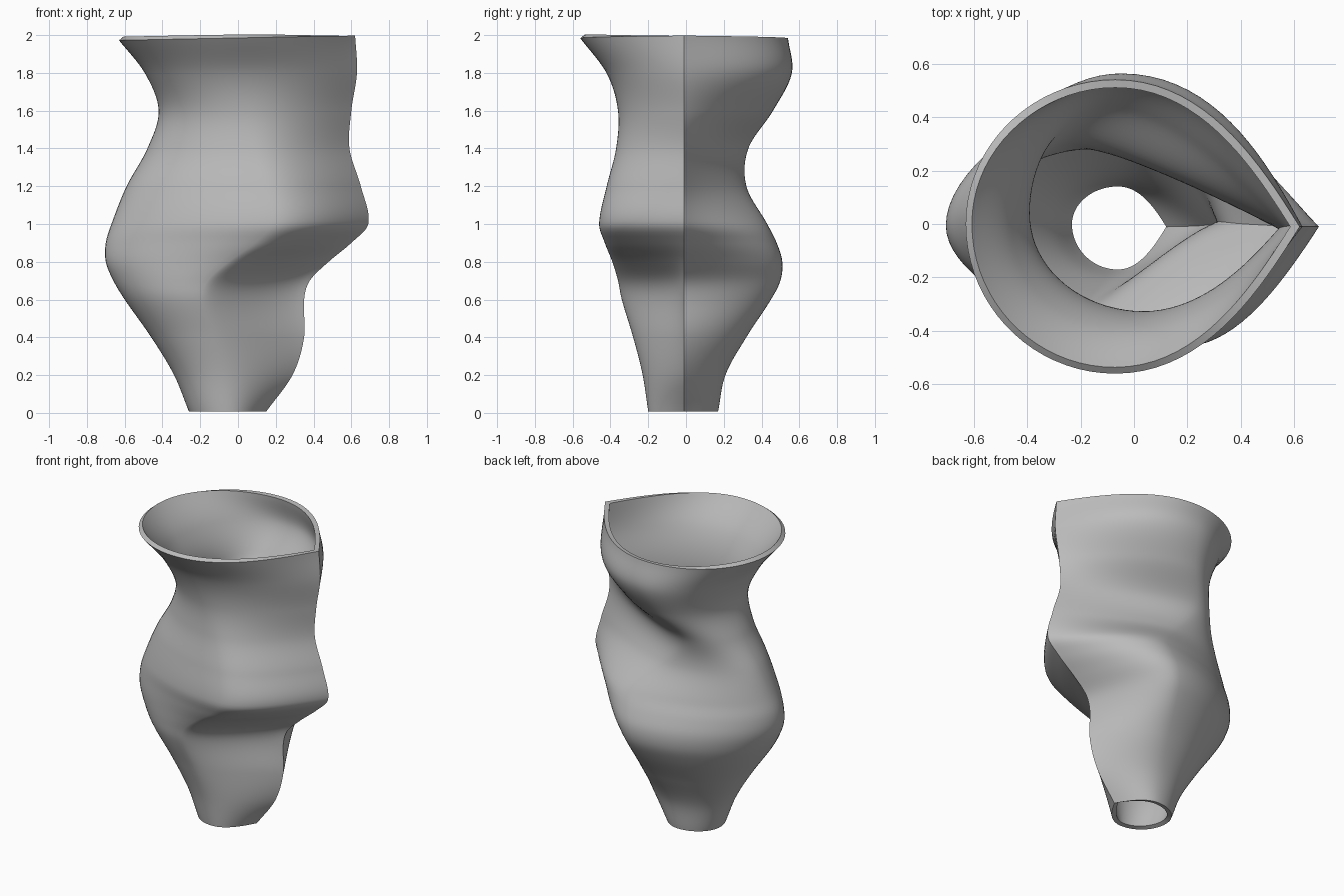
import bpy
import bmesh
import math
from mathutils import Vector
from mathutils.geometry import interpolate_bezier

RINGS = 100
STEPS = 20

# Cross-sections in hundredths: z, left x, left y, crease x,
# front y, front x, front fullness, front lean, back y, back x, back fullness
SECTIONS = [
    (0, -26, 0, 15, -20, -6, 50, 40, 17, -6, 50),
    (20, -34, 0, 29, -23, -9, 35, 35, 21, -5, 45),
    (40, -46, 0, 35, -28, -14, 25, 25, 32, -1, 48),
    (60, -60, -1, 35, -34, -19, 20, 15, 45, 3, 52),
    (70, -66, -1, 38, -36, -16, 20, 18, 50, 5, 52),
    (80, -70, -1, 48, -39, -5, 24, 30, 51, 7, 50),
    (90, -70, 0, 60, -43, 9, 35, 38, 48, 9, 43),
    (100, -67, 1, 69, -46, 18, 42, 40, 43, 9, 35),
    (120, -59, 4, 65, -42, 15, 40, 40, 32, -10, 22),
    (140, -48, 6, 59, -37, 8, 40, 40, 33, -23, 20),
    (160, -42, 4, 60, -36, 2, 45, 40, 46, -11, 38),
    (180, -49, 0, 63, -42, -4, 50, 40, 56, -5, 53),
    (199, -63, 0, 62, -56, -7, 50, 40, 54, -7, 50),
]


def make_material(name, colour):
    mat = bpy.data.materials.new(name)
    mat.use_nodes = True
    mat.diffuse_color = colour
    mat.node_tree.nodes["Principled BSDF"].inputs["Base Color"].default_value = colour
    return mat


def section_at(z):
    """Blend the cross-section settings smoothly along the height."""
    last = len(SECTIONS) - 1
    i = next((k for k in range(last) if z <= SECTIONS[k + 1][0]), last - 1)
    a, b = SECTIONS[i], SECTIONS[i + 1]
    before, after = SECTIONS[max(i - 1, 0)], SECTIONS[min(i + 2, last)]
    span = b[0] - a[0]
    t = (z - a[0]) / span
    values = []
    for p, q, r, s in zip(before[1:], a[1:], b[1:], after[1:]):
        m = (r - p) / (b[0] - before[0]) * span
        n = (s - q) / (after[0] - a[0]) * span
        values.append((2 * t**3 - 3 * t**2 + 1) * q + (t**3 - 2 * t**2 + t) * m
                      + (3 * t**2 - 2 * t**3) * r + (t**3 - t**2) * n)
    return [v / 100 for v in values]


def side_curve(tip, peak, fullness, lean=0.4):
    """Curve from the crease to the widest point of one side; a low lean pinches it in."""
    handle = peak + Vector(((tip.x - peak.x) * fullness, 0, 0))
    start = tip.lerp(handle, 0.4)
    start.y = tip.y + (peak.y - tip.y) * lean
    return interpolate_bezier(tip, start, handle, peak, STEPS)


def round_curve(peak, left, k):
    """Quarter oval from the widest point to the rounded end."""
    h1 = Vector((peak.x + (left.x - peak.x) * k, peak.y, 0))
    h2 = Vector((left.x, left.y + (peak.y - left.y) * k, 0))
    return interpolate_bezier(peak, h1, h2, left, STEPS)


def outline(z):
    lx, ly, tx, fy, fx, ff, lean, by, bx, bf = section_at(z)
    tip, left = Vector((tx, -0.01, 0)), Vector((lx, ly, 0))
    front, back = Vector((fx, fy, 0)), Vector((bx, by, 0))
    k = 0.55 - 0.08 * math.exp(-((z - 85) / 30)**2)
    back_half = side_curve(tip, back, bf)[:-1] + round_curve(back, left, k)[:-1]
    front_half = side_curve(tip, front, ff, lean)[:-1] + round_curve(front, left, k)
    return back_half + front_half[:0:-1]


# Remove the default cube
cube = bpy.data.objects.get("Cube")
if cube:
    bpy.data.objects.remove(cube, do_unlink=True)

# Loft the creased body
bm = bmesh.new()
rings = []
top = SECTIONS[-1][0]
for r in range(RINGS + 1):
    t = r / RINGS
    ring = []
    for p in outline(t * top):
        tilt = 0.02 * p.x * t**8 - 0.005 * t**8
        lift = 0.008 * (1 - t)**8
        ring.append(bm.verts.new((p.x, p.y, t * top / 100 + tilt + lift)))
    rings.append(ring)
for low, high in zip(rings, rings[1:]):
    for j in range(len(low)):
        k = (j + 1) % len(low)
        bm.faces.new((low[j], low[k], high[k], high[j]))
mesh = bpy.data.meshes.new("vase_body")
bm.to_mesh(mesh)
bm.free()

vase = bpy.data.objects.new("vase_body", mesh)
bpy.context.collection.objects.link(vase)
mesh.materials.append(make_material("clay_grey", (0.5, 0.5, 0.5, 1)))

# Give the wall its thickness, inwards
bpy.ops.object.select_all(action="DESELECT")
vase.select_set(True)
bpy.context.view_layer.objects.active = vase
wall = vase.modifiers.new("wall", "SOLIDIFY")
wall.thickness = 0.03
wall.offset = -1
wall.use_even_offset = True
bpy.ops.object.modifier_apply(modifier=wall.name)
bpy.ops.object.shade_smooth_by_angle(angle=math.radians(35))
